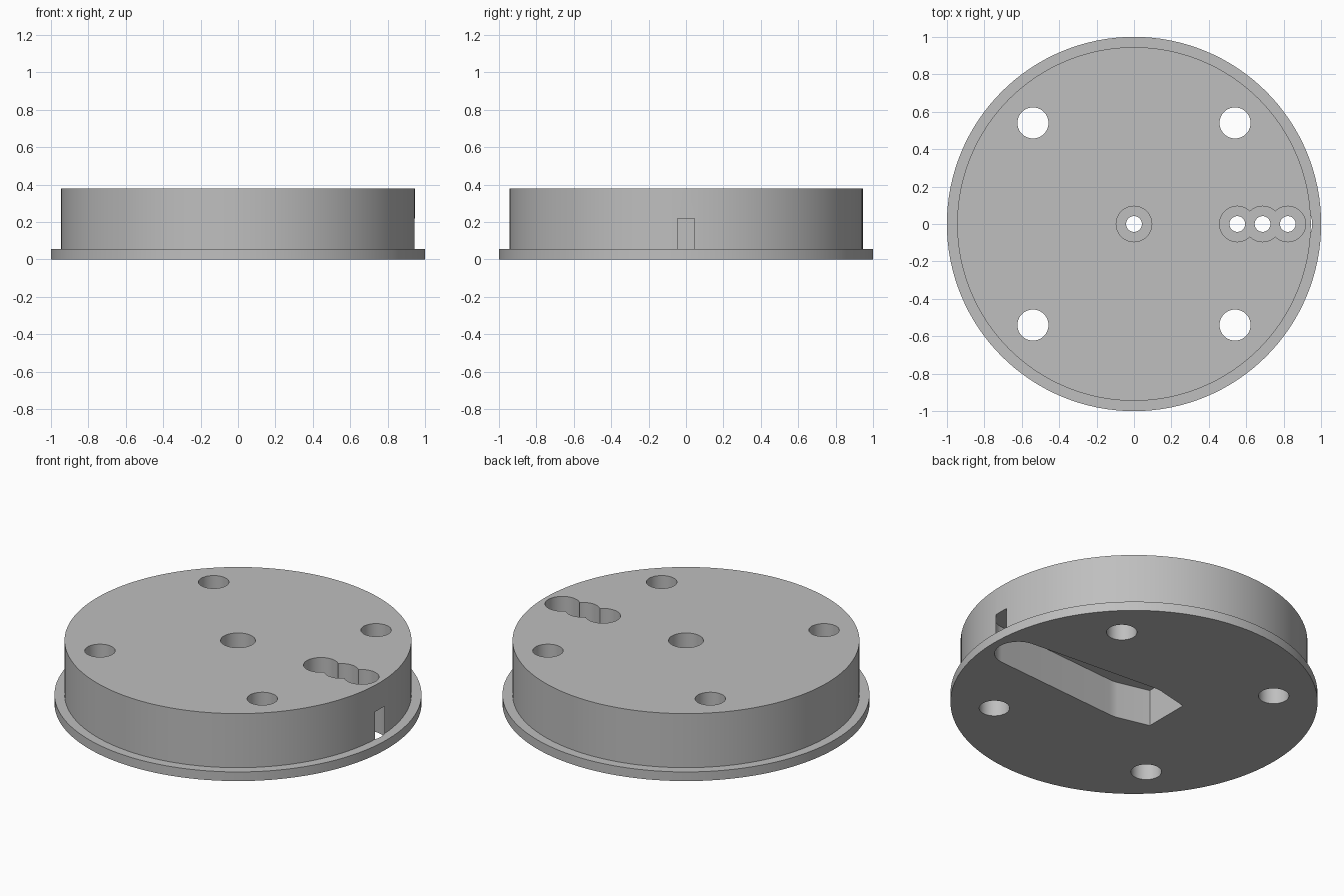
import bpy, bmesh, math
from mathutils import Vector

cube = bpy.data.objects.get("Cube")
if cube:
    bpy.data.objects.remove(cube, do_unlink=True)

grey = bpy.data.materials.new("plain grey")
grey.use_nodes = True
colour = (0.52, 0.52, 0.52, 1)
grey.diffuse_color = colour
grey.node_tree.nodes["Principled BSDF"].inputs["Base Color"].default_value = colour


def circle(x, y, r, n=64):
    return [(x + r * math.cos(math.tau * i / n), y + r * math.sin(math.tau * i / n))
            for i in range(n)]


def prism(name, outline, z0, z1):
    """Extrude a flat outline from z0 up to z1."""
    bm = bmesh.new()
    face = bm.faces.new([bm.verts.new((x, y, z0)) for x, y in outline])
    top = bmesh.ops.extrude_face_region(bm, geom=[face])["geom"]
    bmesh.ops.translate(bm, vec=(0, 0, z1 - z0),
                        verts=[v for v in top if isinstance(v, bmesh.types.BMVert)])
    bmesh.ops.recalc_face_normals(bm, faces=bm.faces)
    mesh = bpy.data.meshes.new(name)
    bm.to_mesh(mesh)
    bm.free()
    obj = bpy.data.objects.new(name, mesh)
    bpy.context.collection.objects.link(obj)
    return obj


def lathe(name, profile, n=128):
    """Spin a stepped (radius, height) profile around z."""
    bm = bmesh.new()
    rings = [[bm.verts.new((x, y, z)) for x, y in circle(0, 0, r, n)] for r, z in profile]
    for a, b in zip(rings, rings[1:]):
        for i in range(n):
            j = (i + 1) % n
            bm.faces.new((a[i], a[j], b[j], b[i]))
    bm.faces.new(rings[0][::-1])
    bm.faces.new(rings[-1])
    bmesh.ops.recalc_face_normals(bm, faces=bm.faces)
    mesh = bpy.data.meshes.new(name)
    bm.to_mesh(mesh)
    bm.free()
    obj = bpy.data.objects.new(name, mesh)
    bpy.context.collection.objects.link(obj)
    return obj


def hull(points):
    """Convex outline around flat points, counter-clockwise."""
    points = sorted(set(points))

    def half(seq):
        out = []
        for p in seq:
            while len(out) > 1 and (Vector(out[-1]) - Vector(out[-2])).to_2d().cross(
                    Vector(p) - Vector(out[-1])) <= 1e-7:
                out.pop()
            out.append(p)
        return out[:-1]
    return half(points) + half(points[::-1])


# Round body with a thin flange at the base
HEIGHT, CEILING, SEAT = 0.38, 0.22, 0.27
body = lathe("flanged_disc", [(1, 0), (1, 0.055), (0.945, 0.055), (0.945, HEIGHT)])

# Lever-shaped pocket underneath, breaking through the side wall at its round end
lever = hull(circle(0, 0, 0.19) + circle(0.822, 0, 0.13) + [(-0.23, 0.14), (-0.23, -0.14)])
cutters = [prism("pocket_cutter", lever, -0.1, CEILING)]

# Four mounting holes
for sx in (-1, 1):
    for sy in (-1, 1):
        cutters.append(prism("mounting_hole_cutter", circle(sx * 0.54, sy * 0.54, 0.083),
                             -0.1, HEIGHT + 0.1))

# Counterbored pivot hole and row of three adjustment holes
for x in (0, 0.552, 0.687, 0.822):
    cutters.append(prism("counterbore_cutter", circle(x, 0, 0.095), SEAT, HEIGHT + 0.1))
    cutters.append(prism("bore_cutter", circle(x, 0, 0.042), CEILING - 0.05, SEAT + 0.05))

for cutter in cutters:
    cutter.hide_render = True
    mod = body.modifiers.new("cut", "BOOLEAN")
    mod.operation = "DIFFERENCE"
    mod.solver = "EXACT"
    mod.object = cutter

# Bake the cuts and drop the cutters
bpy.context.view_layer.update()
baked = bpy.data.meshes.new_from_object(
    body.evaluated_get(bpy.context.evaluated_depsgraph_get()))
body.modifiers.clear()
body.data = baked
for cutter in cutters:
    bpy.data.objects.remove(cutter, do_unlink=True)

body.data.materials.clear()
body.data.materials.append(grey)
bpy.ops.object.select_all(action="DESELECT")
body.select_set(True)
bpy.context.view_layer.objects.active = body
bpy.ops.object.shade_smooth_by_angle(angle=math.radians(30))
